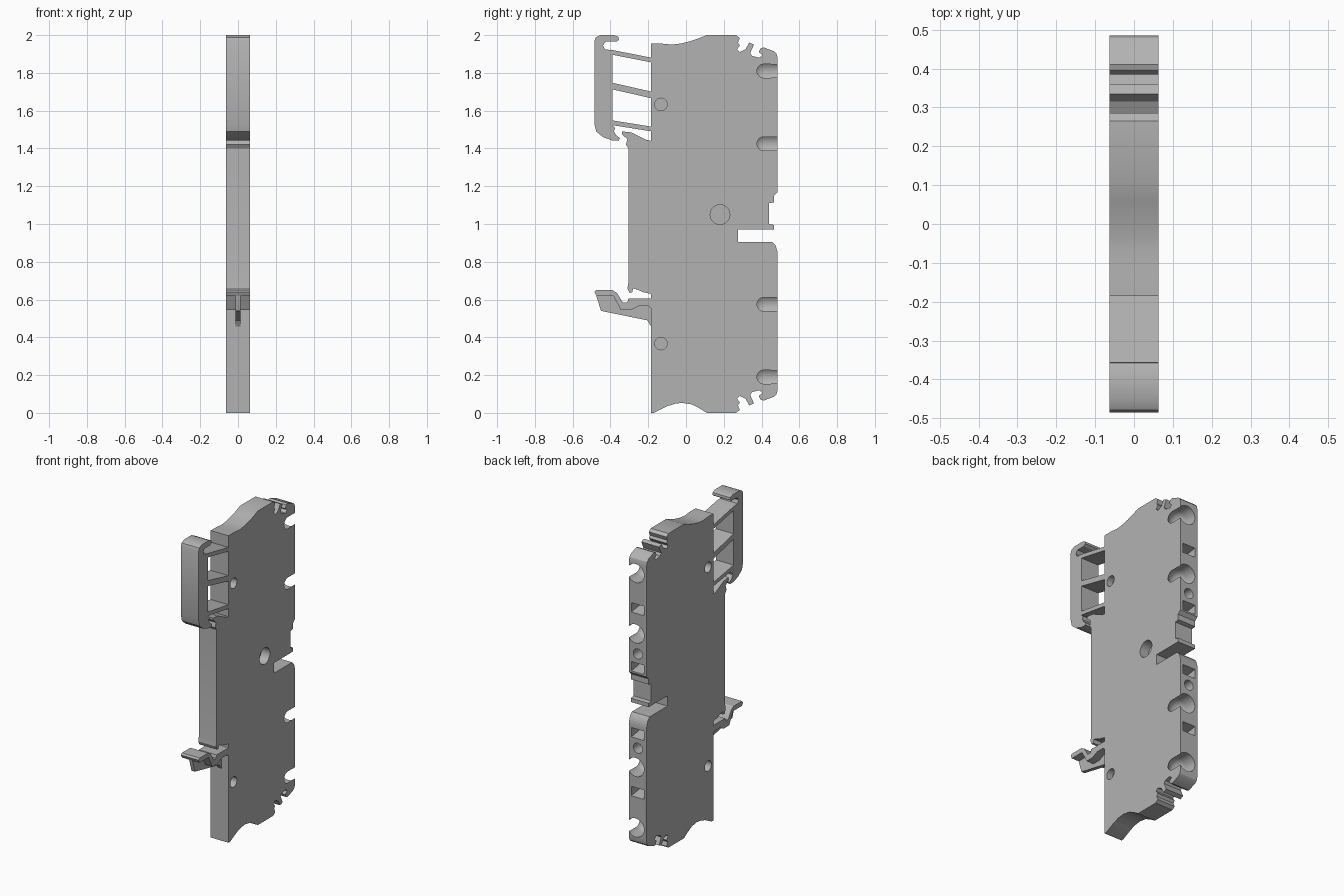
import bpy
import bmesh
import math
from mathutils import Matrix, Vector

HALF = 0.0625          # half thickness of the housing

cube = bpy.data.objects.get("Cube")
if cube:
    bpy.data.objects.remove(cube, do_unlink=True)

grey = bpy.data.materials.new("housing grey")
grey.use_nodes = True
colour = (0.45, 0.45, 0.45, 1)
grey.diffuse_color = colour
grey.node_tree.nodes["Principled BSDF"].inputs["Base Color"].default_value = colour


def make_object(name, bm):
    bmesh.ops.recalc_face_normals(bm, faces=bm.faces)
    mesh = bpy.data.meshes.new(name)
    bm.to_mesh(mesh)
    bm.free()
    obj = bpy.data.objects.new(name, mesh)
    bpy.context.collection.objects.link(obj)
    mesh.materials.append(grey)
    return obj


def extrude_profile(name, points, half=HALF):
    """Extrude a closed (y, z) outline across the thickness."""
    bm = bmesh.new()
    face = bm.faces.new([bm.verts.new((-half, y, z)) for y, z in points])
    grown = bmesh.ops.extrude_face_region(bm, geom=[face])["geom"]
    verts = [g for g in grown if isinstance(g, bmesh.types.BMVert)]
    bmesh.ops.translate(bm, verts=verts, vec=(2 * half, 0, 0))
    return make_object(name, bm)


def smooth(obj):
    bpy.ops.object.select_all(action="DESELECT")
    obj.select_set(True)
    bpy.context.view_layer.objects.active = obj
    bpy.ops.object.shade_smooth_by_angle(angle=math.radians(30))


# Hooked marker teeth at the rear corner, shared by both ends of the housing
teeth = [(.11, 2), (.265, 2), (.285, 1.985), (.275, 1.96), (.285, 1.945),
         (.27, 1.925), (.285, 1.91), (.315, 1.925), (.335, 1.96), (.36, 1.95),
         (.34, 1.905), (.35, 1.89), (.39, 1.88), (.405, 1.895), (.385, 1.91),
         (.395, 1.93), (.41, 1.935), (.465, 1.915), (.48, 1.9), (.485, 1.88)]
low_teeth = [(y, 2 - z) for y, z in reversed(teeth)]

top_edge = [(-.185, 1.955), (-.13, 1.955), (-.075, 1.95), (-.03, 1.955), (.02, 1.967), (.06, 1.98)]
rear_notch = [(.485, 1.17), (.465, 1.15), (.465, 1.115), (.44, 1.11),
              (.44, 1), (.465, .995), (.465, .97), (.275, .97), (.275, .905),
              (.455, .905), (.475, .885), (.485, .85)]
bottom_edge = [(.07, .025), (.03, .045), (-.02, .053), (-.06, .048), (-.1, .035), (-.17, 0), (-.185, 0)]
rail_face = [(-.185, .63), (-.23, .64), (-.25, .65), (-.28, .66), (-.285, .637),
             (-.3, .637), (-.31, .66), (-.305, .69), (-.305, 1.4),
             (-.318, 1.42), (-.31, 1.45), (-.34, 1.475), (-.34, 1.49),
             (-.29, 1.485), (-.21, 1.445), (-.185, 1.44)]
body = extrude_profile("housing", top_edge + teeth + rear_notch + low_teeth + bottom_edge + rail_face)


# Cutter shapes for the wire entries, test ports and peg sockets
def add_cylinder(bm, centre, radius, depth, axis):
    turn = Vector((0, 0, 1)).rotation_difference(Vector(axis)).to_matrix().to_4x4()
    bmesh.ops.create_cone(bm, cap_ends=True, segments=32, radius1=radius, radius2=radius,
                          depth=depth, matrix=Matrix.Translation(centre) @ turn)


def add_wire_entry(bm, z):
    """Round-ended funnel that breaks out through the left side."""
    turn = Matrix.Rotation(math.pi / 2, 4, "X")
    made = bmesh.ops.create_uvsphere(bm, u_segments=32, v_segments=16, radius=.06, matrix=turn)
    for v in made["verts"]:
        if v.co.y > .001:
            v.co.y += .12
        v.co += Vector((.015, .412, z))


def add_release_pit(bm, z):
    """Rectangular pit with sloping floor and ceiling."""
    for v in bmesh.ops.create_cube(bm, size=1)["verts"]:
        inner = v.co.y < 0
        v.co = Vector((v.co.x * .09, .36 if inner else .55,
                       z + v.co.z * (.02 if inner else .08)))


bm = bmesh.new()
for side in (1, -1):
    def place(offset):
        return 1 + side * offset
    add_wire_entry(bm, place(.81))
    add_wire_entry(bm, place(.425))
    add_release_pit(bm, place(.585))
    add_release_pit(bm, place(.21))
    add_cylinder(bm, (0, .45, place(.3)), .032, .2, (0, 1, 0))
    for face_x in (HALF, -HALF):
        add_cylinder(bm, (face_x, -.133, place(.633)), .033, .08, (1, 0, 0))
add_cylinder(bm, (HALF, .18, 1.05), .052, .12, (1, 0, 0))
cutter = make_object("hole_cutter", bm)

cut = body.modifiers.new("holes", "BOOLEAN")
cut.operation = "DIFFERENCE"
cut.solver = "EXACT"
cut.object = cutter
bpy.context.view_layer.objects.active = body
bpy.ops.object.modifier_apply(modifier=cut.name)
bpy.data.objects.remove(cutter, do_unlink=True)

# Upper latch: hooked grip and three spring arms
grip = extrude_profile("latch_grip", [
    (-.485, 1.97), (-.478, 1.988), (-.455, 2), (-.38, 2), (-.357, 1.99), (-.355, 1.975),
    (-.37, 1.965), (-.425, 1.965), (-.44, 1.945), (-.43, 1.925), (-.39, 1.92), (-.39, 1.52),
    (-.375, 1.51), (-.382, 1.49), (-.37, 1.47), (-.35, 1.455), (-.355, 1.442), (-.39, 1.442),
    (-.44, 1.46), (-.475, 1.49), (-.485, 1.53)])


def latch_arm(name, outer, inner, thick):
    return extrude_profile(name, [(-.4, outer), (-.18, inner), (-.18, inner - thick), (-.4, outer - thick)])


parts = [body, grip,
         latch_arm("upper_latch_arm", 1.923, 1.88, .025),
         latch_arm("middle_latch_arm", 1.75, 1.7, .035),
         latch_arm("lower_latch_arm", 1.55, 1.515, .025)]

# Lower foot: full-width bent plate carried by a thin web
plate_top = [(-.485, .64), (-.475, .65), (-.39, .65), (-.365, .635), (-.335, .585),
             (-.31, .585), (-.305, .605), (-.18, .605)]
plate_under = [(-.18, .55), (-.2, .565), (-.25, .565), (-.29, .545), (-.345, .545),
               (-.385, .62), (-.475, .62)]
parts.append(extrude_profile("foot_plate", plate_top + plate_under))
parts.append(extrude_profile("foot_web", [
    (-.475, .62), (-.45, .54), (-.205, .49), (-.18, .45), (-.18, .58), (-.25, .58),
    (-.29, .56), (-.34, .56), (-.38, .63), (-.475, .63)], .012))

for part in parts:
    smooth(part)
